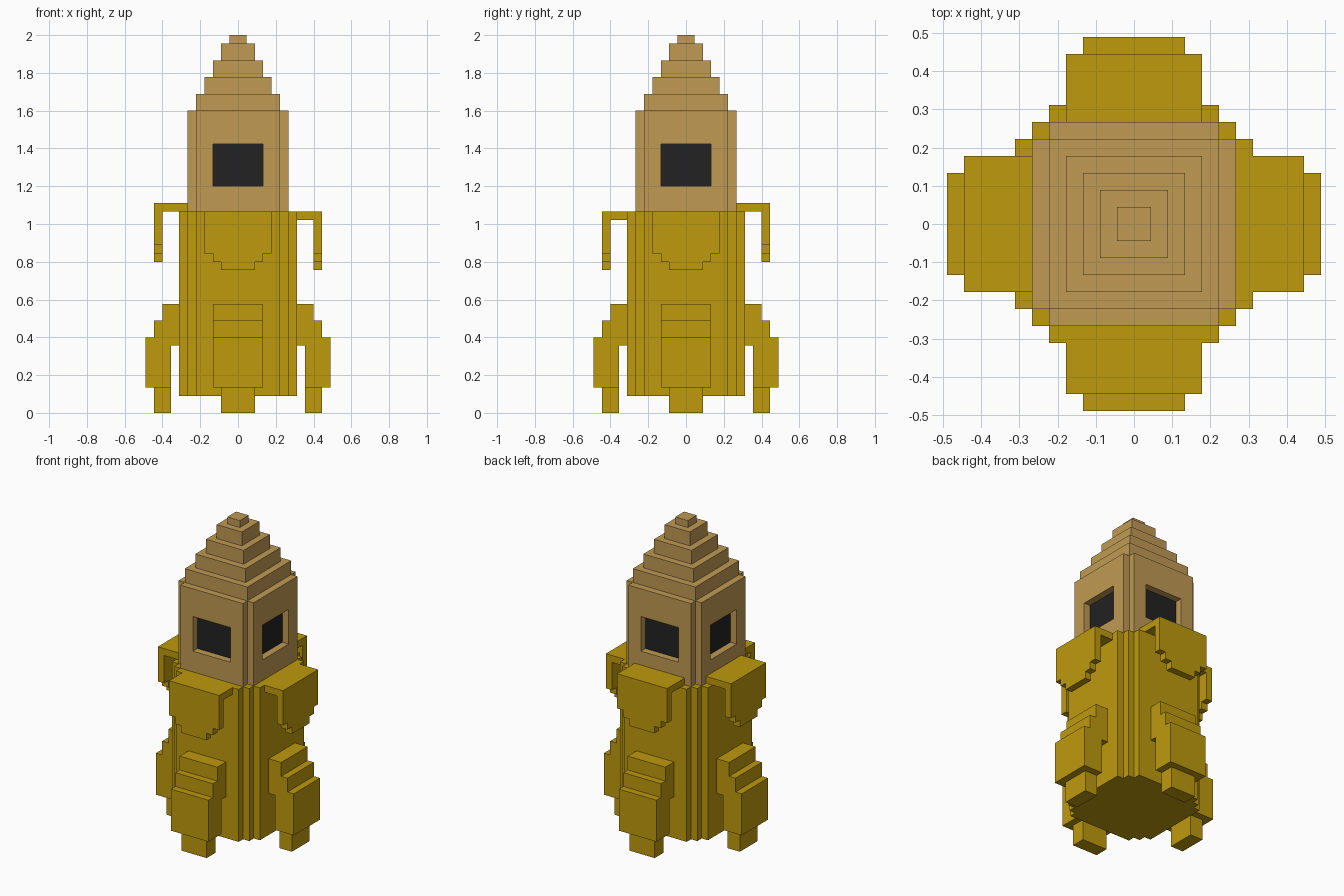
import bpy, bmesh
from math import pi
from mathutils import Matrix, Vector

cube = bpy.data.objects.get("Cube")
if cube:
    bpy.data.objects.remove(cube, do_unlink=True)

U = 2 / 45  # one block; all measures below are in blocks


def material(name, rgb):
    m = bpy.data.materials.new(name)
    m.use_nodes = True
    m.diffuse_color = (*rgb, 1)
    bsdf = m.node_tree.nodes["Principled BSDF"]
    bsdf.inputs["Base Color"].default_value = (*rgb, 1)
    bsdf.inputs["Roughness"].default_value = 0.8
    return m


GOLD = material("gold", (0.515, 0.322, 0.004))
TAN = material("tan", (0.527, 0.328, 0.088))
GLASS = material("dark_glass", (0.016, 0.016, 0.016))


def prism(name, points, push, mats, turn=0, edit=None):
    """Extrude a polygon of block coordinates along push, turned by quarters about z."""
    bm = bmesh.new()
    face = bm.faces.new([bm.verts.new(p) for p in points])
    ext = bmesh.ops.extrude_face_region(bm, geom=[face], use_keep_orig=True)
    top = [v for v in ext["geom"] if isinstance(v, bmesh.types.BMVert)]
    bmesh.ops.translate(bm, verts=top, vec=push)
    bmesh.ops.recalc_face_normals(bm, faces=bm.faces[:])
    if edit:
        edit(bm)
    bm.transform(Matrix.Scale(U, 4) @ Matrix.Rotation(turn * pi / 2, 4, 'Z'))
    me = bpy.data.meshes.new(name)
    bm.to_mesh(me)
    bm.free()
    for m in mats:
        me.materials.append(m)
    ob = bpy.data.objects.new(name, me)
    bpy.context.collection.objects.link(ob)
    return ob


def tower(name, corner, z0, z1, mats, edit=None):
    """Upright prism whose plan repeats one corner outline four times."""
    plan = []
    for _ in range(4):
        plan += [(x, y, z0) for x, y in corner]
        corner = [(-y, x) for x, y in corner]
    return prism(name, plan, (0, 0, z1 - z0), mats, edit=edit)


def cut_windows(bm):
    """Inset a recessed dark window in each of the four main walls."""
    walls = [f for f in bm.faces if abs(f.normal.z) < 0.5
             and f.calc_center_median().length > 0
             and abs(f.calc_center_median().dot(f.normal)) > 5.9]
    for f in walls:
        n = f.normal.copy()
        side = Vector((-n.y, n.x, 0))
        bmesh.ops.inset_region(bm, faces=[f], thickness=1)
        # the first inset ring is the opening, the second the recess floor
        for depth in (6, 5):
            if depth == 5:
                bmesh.ops.inset_region(bm, faces=[f], thickness=0.2)
            for v in f.verts:
                s = 3 if v.co.dot(side) > 0 else -3
                z = 32 if v.co.z > 30 else 27
                v.co = n * depth + side * s + Vector((0, 0, z))
        f.material_index = 1


# Main body, cabin and stepped nose
tower("body", [(7, 5), (6, 5), (6, 6), (5, 6), (5, 7)], 2, 24, [GOLD])
tower("cabin", [(6, 5), (5, 5), (5, 6)], 24, 36, [TAN, GLASS], cut_windows)
for i, (h, z0, z1) in enumerate([(5, 36, 38), (4, 38, 40), (3, 40, 42),
                                 (2, 42, 44), (1, 44, 45)]):
    tower(f"nose_step_{i + 1}", [(h, h)], z0, z1, [TAN])

# Flap outline (x, z) and leg side profile (distance out, z)
FLAP = [(-4, 24), (-4, 19), (-3, 19), (-3, 18), (-2, 18), (-2, 17),
        (2, 17), (2, 18), (3, 18), (3, 19), (4, 19), (4, 24)]
LEG = [(8, 3), (11, 3), (11, 9), (10, 9), (10, 11), (9, 11),
       (9, 13), (7, 13), (7, 8), (8, 8)]

# One flap, leg and foot per side; back and right flaps sit one block higher
for turn, (side, lift) in enumerate([("front", 0), ("left", 0),
                                     ("back", 1), ("right", 1)]):
    prism(f"{side}_flap", [(x, -10, z + lift) for x, z in FLAP],
          (0, 1, 0), [GOLD], turn)
    inner = 7 - lift
    prism(f"{side}_flap_arm",
          [(-4, -9, 23 + lift), (4, -9, 23 + lift),
           (4, -inner, 23 + lift), (-4, -inner, 23 + lift)],
          (0, 0, 1), [GOLD], turn)
    prism(f"{side}_leg", [(-3, -d, z) for d, z in LEG], (6, 0, 0), [GOLD], turn)
    prism(f"{side}_foot", [(-2, -10, 0), (2, -10, 0), (2, -8, 0), (-2, -8, 0)],
          (0, 0, 3), [GOLD], turn)
